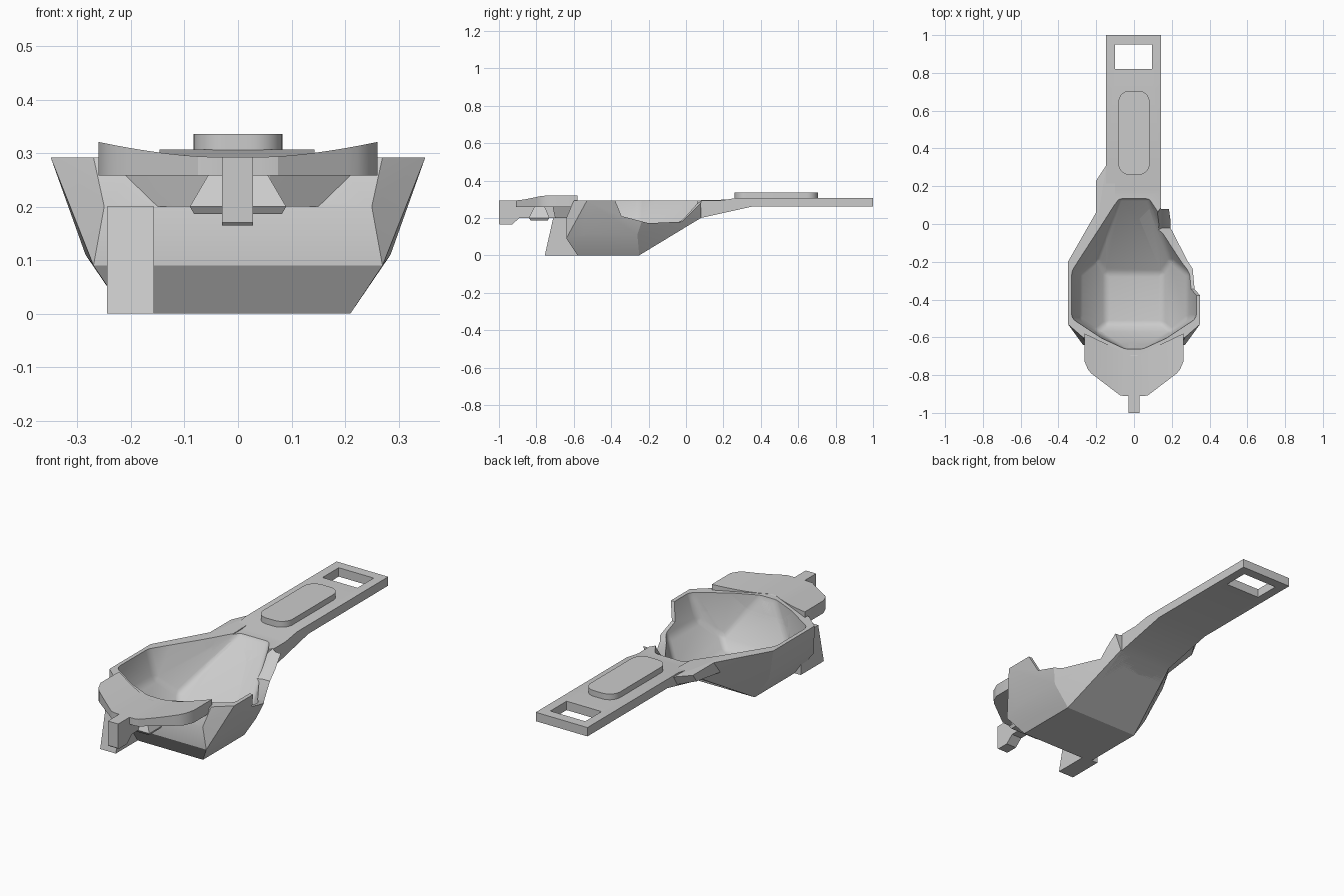
import bpy, bmesh, math

cube = bpy.data.objects.get("Cube")
if cube:
    bpy.data.objects.remove(cube, do_unlink=True)

grey = bpy.data.materials.new("plain_grey")
grey.use_nodes = True
COLOR = (0.6, 0.6, 0.6, 1)
grey.diffuse_color = COLOR
grey.node_tree.nodes["Principled BSDF"].inputs["Base Color"].default_value = COLOR


def finish(name, bm):
    bmesh.ops.recalc_face_normals(bm, faces=bm.faces)
    mesh = bpy.data.meshes.new(name)
    bm.to_mesh(mesh)
    bm.free()
    mesh.materials.append(grey)
    obj = bpy.data.objects.new(name, mesh)
    bpy.context.collection.objects.link(obj)
    return obj


def hull(name, points, mirror=False):
    bm = bmesh.new()
    for x, y, z in points:
        bm.verts.new((x, y, z))
        if mirror and x:
            bm.verts.new((-x, y, z))
    res = bmesh.ops.convex_hull(bm, input=bm.verts)
    loose = {g for g in res["geom_interior"] + res["geom_unused"]
             if isinstance(g, bmesh.types.BMVert)}
    bmesh.ops.delete(bm, geom=list(loose), context='VERTS')
    bmesh.ops.dissolve_limit(bm, angle_limit=0.02, verts=bm.verts, edges=bm.edges)
    return finish(name, bm)


def prism(name, profile, x0, x1):
    # Extrudes a (y, z) profile along x
    bm = bmesh.new()
    face = bm.faces.new([bm.verts.new((x0, y, z)) for y, z in profile])
    ext = bmesh.ops.extrude_face_region(bm, geom=[face])
    verts = [g for g in ext["geom"] if isinstance(g, bmesh.types.BMVert)]
    bmesh.ops.translate(bm, verts=verts, vec=(x1 - x0, 0, 0))
    return finish(name, bm)


def activate(obj):
    bpy.ops.object.select_all(action='DESELECT')
    obj.select_set(True)
    bpy.context.view_layer.objects.active = obj


def bevel(obj, width, segments):
    mod = obj.modifiers.new("bevel", 'BEVEL')
    mod.width, mod.segments = width, segments
    mod.limit_method, mod.angle_limit = 'ANGLE', math.radians(20)
    activate(obj)
    bpy.ops.object.modifier_apply(modifier=mod.name)


def cut(obj, cutters):
    activate(obj)
    for c in cutters:
        mod = obj.modifiers.new("cut", 'BOOLEAN')
        mod.operation, mod.solver, mod.object = 'DIFFERENCE', 'EXACT', c
        bpy.ops.object.modifier_apply(modifier=mod.name)


# Bowl shell: flat base, faceted sides, sloping back
bowl = hull("bowl", [
    (.21, -.58, 0), (.21, -.25, 0),
    (.27, -.64, .09), (.285, -.55, .11), (.285, -.26, .11),
    (.25, -.64, .2), (.315, -.53, .2),
    (.35, -.53, .292), (.35, -.2, .292), (.27, -.6, .292),
    (.15, .08, .2), (.2, 0, .292), (.19, .08, .292)], True)

# Pointed collar at the front of the rim
collar = hull("rim_collar", [
    (.35, -.53, .292), (.06, -.72, .292), (.315, -.53, .2), (.06, -.7, .2),
    (.25, -.5, .2), (.25, -.5, .292)], True)

# Handle strap running from the base edge to the end
handle = prism("handle", [
    (1, .262), (1, .307), (.27, .307), (.18, .292), (-.1, .292),
    (-.25, .06), (-.25, 0), (.08, .2), (.36, .262)], -.147, .143)

# Shoulder beside the handle
shoulder = hull("handle_shoulder", [
    (-.2, -.02, .292), (-.2, .23, .292), (-.147, .31, .3),
    (-.2, -.02, .22), (-.2, .2, .25), (-.147, .28, .25), (-.147, .06, .2),
    (-.1, -.02, .292), (-.1, .3, .3), (-.1, 0, .2)])

# Front rib with hooked tab
rib = prism("front_tab", [
    (-1, .293), (-1, .17), (-.995, .165), (-.93, .165), (-.89, .2),
    (-.62, .2), (-.62, .28), (-.7, .293)], -.03, .028)

# Single leg under the front
leg = prism("front_leg", [
    (-.755, 0), (-.71, .2), (-.57, .2), (-.57, 0)], -.245, -.157)

# Wedge block under the front plate
hull("under_block", [
    (.055, -.81, .26), (.055, -.755, .26), (.09, -.84, .2), (.09, -.73, .2),
    (.082, -.83, .186), (.082, -.74, .186)], True)

# Front plate with upswept sides
bm = bmesh.new()
rows = []
STEPS = 28
for i in range(STEPS + 1):
    x = .261 * (2 * i / STEPS - 1)
    a = abs(x)
    front = -.91 + max(0, a - .07) * .76
    if a > .23:
        front += .035 * ((a - .23) / .031) ** 2
    back = -.58 - .48 * (.261 - a)
    top = .293 + .028 * (max(0, a - .05) / .211) ** 1.6
    rows.append([bm.verts.new((x, y, z)) for y, z in
                 ((front, .258), (back, .258), (back, top), (front, top))])
for r, s in zip(rows, rows[1:]):
    for k in range(4):
        n = (k + 1) % 4
        bm.faces.new((r[k], r[n], s[n], s[k]))
bm.faces.new(rows[0])
bm.faces.new(rows[-1])
plate = finish("front_plate", bm)

# Raised rounded pad on the handle
bm = bmesh.new()
ring = []
R = .06
for cx, cy, start in ((.083 - R, .705 - R, 0), (R - .083, .705 - R, 90),
                      (R - .083, .26 + R, 180), (.083 - R, .26 + R, 270)):
    for k in range(9):
        t = math.radians(start + k * 90 / 8)
        ring.append(bm.verts.new((cx + R * math.cos(t), cy + R * math.sin(t), .295)))
face = bm.faces.new(ring)
ext = bmesh.ops.extrude_face_region(bm, geom=[face])
bmesh.ops.translate(bm, vec=(0, 0, .041),
                    verts=[g for g in ext["geom"] if isinstance(g, bmesh.types.BMVert)])
pad = finish("handle_pad", bm)

# Cutters: bowl cavity, side spout notch, handle slot
cavity = hull("cavity_cutter", [
    (.15, -.53, .03), (.15, -.26, .03), (.2, -.57, .075), (.2, -.19, .075),
    (.285, -.5, .16), (.285, -.26, .16),
    (.33, -.5, .29), (.33, -.25, .29), (.17, -.605, .29), (.04, -.665, .29),
    (.18, -.02, .29), (.08, .14, .29),
    (.33, -.5, .36), (.33, -.25, .36), (.17, -.605, .36), (.04, -.665, .36),
    (.18, -.02, .36), (.08, .14, .36)], True)
bevel(cavity, .02, 3)
notch = hull("notch_cutter", [
    (.04, -.07, .32), (.16, .12, .32), (.5, .12, .32), (.5, -.39, .32),
    (.2, -.39, .32), (.05, -.07, .18), (.15, -.02, .18), (.5, -.02, .18),
    (.5, -.345, .21), (.2, -.345, .21), (.5, -.2, .172), (.2, -.2, .172)])
slot = prism("slot_cutter", [(.82, .2), (.95, .2), (.95, .4), (.82, .4)], -.1, .096)

for part in (bowl, collar, shoulder, rib, leg):
    cut(part, [cavity, notch])
cut(handle, [cavity, notch, slot])
for c in (cavity, notch, slot):
    bpy.data.objects.remove(c, do_unlink=True)

# Smooth shading with sharp edges kept
for part in (bowl, handle, collar, plate, pad):
    activate(part)
    bpy.ops.object.shade_smooth_by_angle(angle=math.radians(25))
